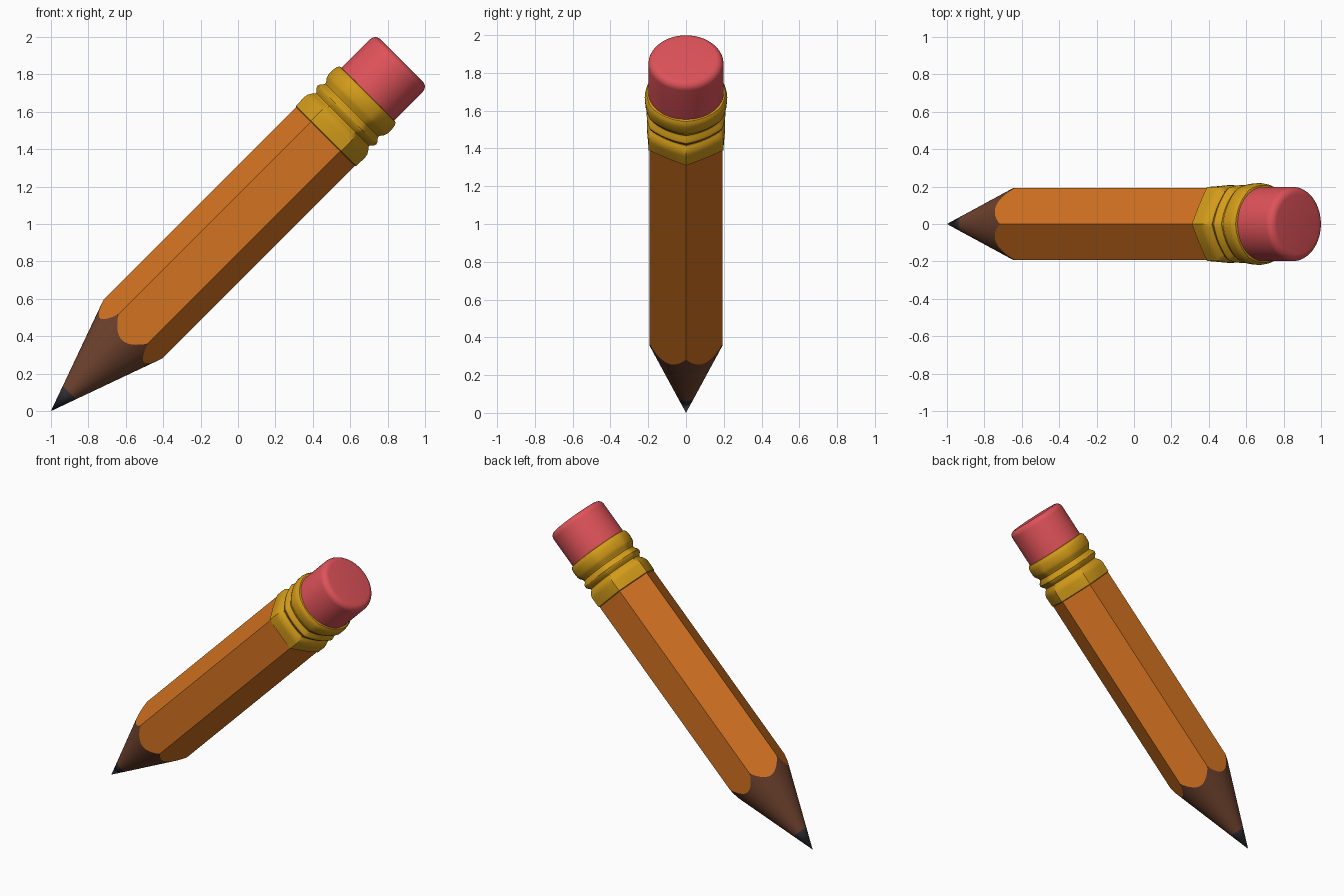
import bpy, bmesh, math
from mathutils import Matrix

if "Cube" in bpy.data.objects:
    bpy.data.objects.remove(bpy.data.objects["Cube"])

SEG = 72                       # ring segments, corners land on every 12th
HEX_R = 0.222                  # corner radius of the hexagonal barrel
SLOPE = HEX_R / 0.62           # sharpened cone: radius per unit length
POSE = Matrix.Translation((-1, 0, 0)) @ Matrix.Rotation(math.radians(45), 4, 'Y')


def hexagon(a):
    """Radius factor of a hexagon (corner = 1) at angle a."""
    return math.cos(math.pi / 6) / math.cos(a % (math.pi / 3) - math.pi / 6)


def section(r, k):
    """Blend between a hexagon (k=0) and a circle (k=1) of radius r."""
    return lambda a: r * ((1 - k) * hexagon(a) + k)


def loft(name, rings, color, angle=30):
    """Skin closed rings (t function, radius function) along the pencil axis."""
    bm = bmesh.new()
    loops = []
    for t, r in rings:
        loop = []
        for i in range(SEG):
            a = 2 * math.pi * i / SEG
            rad = r(a)
            loop.append(bm.verts.new((rad * math.cos(a), rad * math.sin(a), t(a))))
        loops.append(loop)
    for lo, hi in zip(loops, loops[1:]):
        for i in range(SEG):
            j = (i + 1) % SEG
            bm.faces.new((lo[i], lo[j], hi[j], hi[i]))
    # close both ends with fans
    for loop in (loops[0], loops[-1]):
        z = sum(v.co.z for v in loop) / SEG
        c = bm.verts.new((0, 0, z))
        for i in range(SEG):
            bm.faces.new((c, loop[i], loop[(i + 1) % SEG]))
    bmesh.ops.remove_doubles(bm, verts=bm.verts, dist=1e-5)
    bmesh.ops.recalc_face_normals(bm, faces=bm.faces)
    me = bpy.data.meshes.new(name)
    bm.to_mesh(me)
    bm.free()
    me.transform(POSE)
    ob = bpy.data.objects.new(name, me)
    bpy.context.collection.objects.link(ob)
    mat = bpy.data.materials.new(name)
    mat.diffuse_color = (*color, 1)
    mat.use_nodes = True
    mat.node_tree.nodes["Principled BSDF"].inputs["Base Color"].default_value = mat.diffuse_color
    me.materials.append(mat)
    bpy.ops.object.select_all(action='DESELECT')
    ob.select_set(True)
    bpy.context.view_layer.objects.active = ob
    bpy.ops.object.shade_smooth_by_angle(angle=math.radians(angle))
    return ob


def at(t):
    return lambda a: t


def scallop(a):
    """Where the sharpening cone meets the flat sides."""
    return HEX_R * hexagon(a) / SLOPE


barrel = section(HEX_R, 0)

# graphite tip
loft("lead", [(at(0.0), at(0.0)), (at(0.14), at(0.14 * SLOPE))], (0.035, 0.035, 0.045))

# sharpened wood up to the scalloped paint line
loft("sharpened_wood", [(at(0.14), at(0.14 * SLOPE)), (scallop, barrel)], (0.17, 0.06, 0.03))

# painted hexagonal barrel
loft("barrel", [(scallop, barrel), (at(2.1), barrel)], (0.65, 0.17, 0.015))

# metal ferrule: crimped bands, hexagonal at the barrel and round at the eraser
bands = [(2.075, .220), (2.08, .228), (2.145, .229), (2.165, .226), (2.185, .214),
         (2.197, .202), (2.205, .200), (2.213, .206), (2.225, .218), (2.238, .222),
         (2.251, .218), (2.263, .206), (2.275, .200), (2.287, .205), (2.302, .217),
         (2.320, .223), (2.360, .223), (2.380, .220), (2.393, .211), (2.398, .196)]
rings = []
for t, r in bands:
    k = min(1, 0.15 + (t - 2.075) * 3)
    rings.append((at(t), section(r, k * 0.85)))
loft("ferrule", rings, (0.65, 0.33, 0.01))

# eraser with a rounded rim
END, R, B = 2.651, 0.199, 0.04
rings = [(at(2.36), at(R))]
for i in range(7):
    a = math.pi / 2 * i / 6
    rings.append((at(END - B + B * math.sin(a)), at(R - B + B * math.cos(a))))
loft("eraser", rings, (0.73, 0.085, 0.1))
